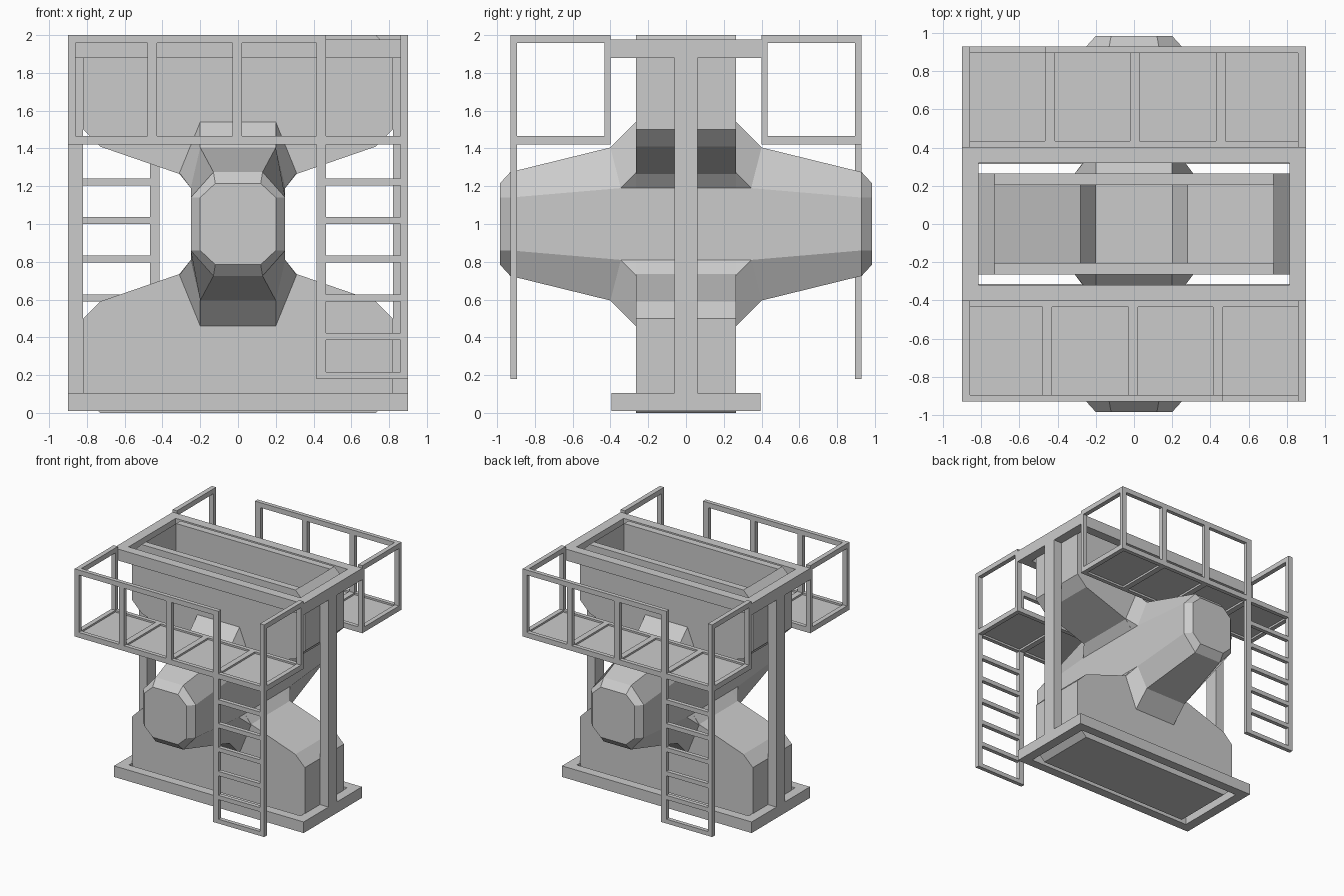
import bpy, bmesh
from mathutils import Matrix

if "Cube" in bpy.data.objects:
    bpy.data.objects.remove(bpy.data.objects["Cube"])


def finish(name, bm):
    bmesh.ops.remove_doubles(bm, verts=bm.verts, dist=1e-5)
    bmesh.ops.recalc_face_normals(bm, faces=bm.faces)
    me = bpy.data.meshes.new(name)
    bm.to_mesh(me)
    bm.free()
    ob = bpy.data.objects.new(name, me)
    bpy.context.collection.objects.link(ob)
    return ob


def boxes(name, specs, turned=False):
    """Boxes from (x0, x1, y0, y1, z0, z1); turned adds a copy rotated half a turn."""
    bm = bmesh.new()
    if turned:
        specs = specs + [(-b, -a, -d, -c, e, f) for a, b, c, d, e, f in specs]
    for x0, x1, y0, y1, z0, z1 in specs:
        m = Matrix.Translation(((x0 + x1) / 2, (y0 + y1) / 2, (z0 + z1) / 2))
        bmesh.ops.create_cube(bm, size=1, matrix=m @ Matrix.Diagonal((x1 - x0, y1 - y0, z1 - z0, 1)))
    me = bpy.data.meshes.new(name)
    bm.to_mesh(me)
    bm.free()
    ob = bpy.data.objects.new(name, me)
    bpy.context.collection.objects.link(ob)
    return ob


def prism(name, pts, hy):
    """Extrude an x-z outline along y from -hy to hy."""
    bm = bmesh.new()
    f = bm.faces.new([bm.verts.new((x, -hy, z)) for x, z in pts])
    r = bmesh.ops.extrude_face_region(bm, geom=[f])
    vs = [v for v in r["geom"] if isinstance(v, bmesh.types.BMVert)]
    bmesh.ops.translate(bm, verts=vs, vec=(0, 2 * hy, 0))
    return finish(name, bm)


def frame(name, z0, z1, hx, hy, ix, iy):
    """Rectangular frame with an open middle."""
    bm = bmesh.new()
    rings = []
    for a, b, z in ((hx, hy, z0), (hx, hy, z1), (ix, iy, z1), (ix, iy, z0)):
        rings.append([bm.verts.new((sx * a, sy * b, z)) for sx, sy in ((-1, -1), (1, -1), (1, 1), (-1, 1))])
    for k in range(4):
        p, q = rings[k], rings[(k + 1) % 4]
        for i in range(4):
            j = (i + 1) % 4
            bm.faces.new((p[i], p[j], q[j], q[i]))
    return finish(name, bm)


# Main body: waisted hourglass outline, mirrored about z = 1
quarter = [(0.73, 0), (0.82, 0.09), (0.82, 0.5), (0.73, 0.59), (0.31, 0.735), (0.25, 0.81)]
right = quarter + [(x, 2 - z) for x, z in reversed(quarter)]
body = prism("body", right + [(-x, z) for x, z in reversed(right)], 0.265)

# Hopper cavity open at the top
cav = [(0.2, 0.95), (0.2, 1.19), (0.28, 1.31), (0.73, 1.47), (0.73, 2.1)]
cutter = prism("hopper_cutter", cav + [(-x, z) for x, z in reversed(cav)], 0.205)
cutter.hide_render = True
mod = body.modifiers.new("cavity", "BOOLEAN")
mod.operation = "DIFFERENCE"
mod.solver = "EXACT"
mod.object = cutter
bpy.context.view_layer.objects.active = body
bpy.ops.object.modifier_apply(modifier=mod.name)
bpy.data.objects.remove(cutter)

# Cross barrel: rings of (x, y, height above centre), flaring onto the body
ring_quarters = [
    [(0.2, 0.265, 0.54), (0.31, 0.265, 0.27), (0.25, 0.265, 0.19)],
    [(0.2, 0.4, 0.405), (0.25, 0.345, 0.19), (0.25, 0.345, 0.19)],
    [(0.13, 0.93, 0.275), (0.25, 0.93, 0.14), (0.25, 0.93, 0.14)],
    [(0.12, 0.985, 0.215), (0.2, 0.985, 0.14), (0.2, 0.985, 0.14)],
]
for side, name in ((-1, "front_barrel"), (1, "back_barrel")):
    bm = bmesh.new()
    rings = []
    for q in ring_quarters:
        half = q + [(x, y, -h) for x, y, h in reversed(q)]
        full = half + [(-x, y, h) for x, y, h in reversed(half)]
        rings.append([bm.verts.new((x, side * y, 1 + h)) for x, y, h in full])
    for p, q in zip(rings, rings[1:]):
        for i in range(12):
            j = (i + 1) % 12
            bm.faces.new((p[i], p[j], q[j], q[i]))
    bm.faces.new(rings[-1])
    finish(name, bm)

# Base frame, top frame and side posts
frame("base_frame", 0.01, 0.105, 0.9, 0.395, 0.815, 0.315)
frame("top_frame", 1.88, 1.978, 0.9, 0.4, 0.815, 0.32)
boxes("side_posts", [(0.82, 0.9, -0.06, 0.06, 0.105, 1.88)], True)

# Walkways, front and back: edge bars, cross bars and recessed panels
zf0, zf1 = 1.42, 1.465
cols = [(-0.9, -0.86), (-0.48, -0.43), (-0.03, 0.02), (0.415, 0.465), (0.86, 0.9)]
floor = [(-0.9, 0.9, -0.93, -0.895, zf0, zf1), (-0.9, 0.9, -0.435, -0.4, zf0, zf1)]
floor += [(a, b, -0.895, -0.435, zf0, zf1) for a, b in cols]
boxes("walkway_frames", floor, True)
boxes("walkway_panels", [(-0.87, 0.87, -0.9, -0.43, 1.437, 1.45)], True)

# Railings: outer rail stops at the ladder, side rails run back to the top frame
rails = [(-0.9, 0.465, -0.93, -0.895, 1.957, 2.0)]
rails += [(a, b, -0.93, -0.895, zf1, 1.957) for a, b in cols]
for a, b in (cols[0], cols[-1]):
    rails += [(a, b, -0.895, -0.4, 1.957, 2.0), (a, b, -0.432, -0.4, zf1, 1.957)]
rails.append((0.86, 0.9, -0.93, -0.895, 1.957, 2.0))
boxes("railings", rails, True)

# Ladders
ladder = [(a, b, -0.93, -0.895, 0.18, zf0) for a, b in cols[3:]]
ladder += [(0.465, 0.86, -0.93, -0.895, 0.18 + 0.205 * k, 0.217 + 0.205 * k) for k in range(6)]
boxes("ladders", ladder, True)
